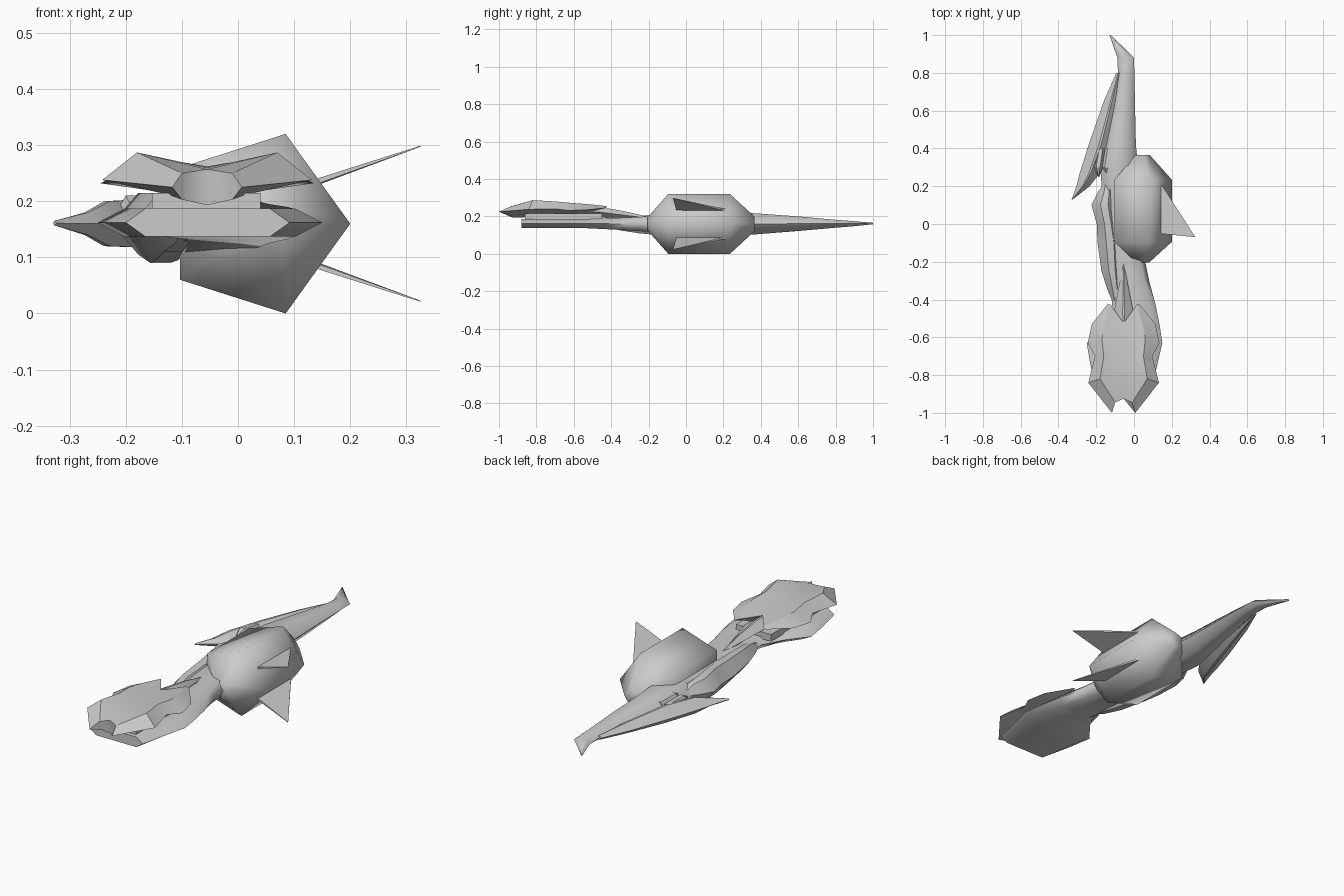
import bpy, bmesh, math

grey = bpy.data.materials.new("light_grey")
grey.diffuse_color = (0.6, 0.6, 0.6, 1)


def loft(name, rings, angle=40, closed=True):
    """Skin a list of equal-length rings, cap both ends, shade by angle."""
    bm = bmesh.new()
    vs = [[bm.verts.new(p) for p in r] for r in rings]
    n = len(rings[0])
    for a, b in zip(vs, vs[1:]):
        for i in range(n if closed else n - 1):
            j = (i + 1) % n
            bm.faces.new((a[i], a[j], b[j], b[i]))
    bm.faces.new(vs[0])
    bm.faces.new(vs[-1])
    bmesh.ops.recalc_face_normals(bm, faces=bm.faces)
    me = bpy.data.meshes.new(name)
    bm.to_mesh(me)
    bm.free()
    for p in me.polygons:
        p.use_smooth = True
    me.set_sharp_from_angle(angle=math.radians(angle))
    me.materials.append(grey)
    ob = bpy.data.objects.new(name, me)
    bpy.context.collection.objects.link(ob)
    return ob


def hex_ring(y, x0, x1, z0, z1, inset=0.2):
    """Flattened hexagon section with sharp left and right edges."""
    d, zm = (x1 - x0) * inset, (z0 + z1) / 2
    return [(x0, y, zm), (x0 + d, y, z1), (x1 - d, y, z1),
            (x1, y, zm), (x1 - d, y, z0), (x0 + d, y, z0)]


def hull(name, stations, inset=0.2, angle=70):
    return loft(name, [hex_ring(*s, inset) for s in stations], angle)


# Main pod: pentagonal barrel tapering at both ends
pentagon = [(0.085, 0.32), (0.2, 0.16), (0.085, 0.0), (-0.103, 0.06), (-0.103, 0.26)]
pod = []
for y, s in ((-0.205, 0.22), (-0.095, 1), (0.235, 1), (0.365, 0.25)):
    pod.append([(0.045 + (x - 0.045) * s, y, 0.16 + (z - 0.16) * s) for x, z in pentagon])
loft("main_pod", pod, 85)

# Swept fins, one above and one below
for name, s in (("upper_fin", 1), ("lower_fin", -1)):
    outline = [(0.325, -0.07, 0.138), (0.13, -0.05, 0.072), (0.145, 0.21, 0.075)]
    rings = []
    for t in (-1, 1):
        rings.append([(x, y, 0.16 + s * (z + t * (0.001 if i == 0 else 0.005)))
                      for i, (x, y, z) in enumerate(outline)])
    loft(name, rings, 30)

# Tapering tail boom with a hooked tip
hull("tail_boom", [
    (0.18, -0.17, 0.0, 0.11, 0.21), (0.32, -0.18, 0.02, 0.10, 0.22),
    (0.42, -0.16, 0.01, 0.108, 0.213), (0.6, -0.12, 0.006, 0.122, 0.2),
    (0.8, -0.085, 0.002, 0.14, 0.182), (0.88, -0.088, 0.0, 0.146, 0.176),
    (1.0, -0.13, -0.122, 0.158, 0.166)], 0.25)

# Long blade along the left of the tail
hull("tail_blade", [
    (0.13, -0.33, -0.324, 0.157, 0.165), (0.2, -0.305, -0.235, 0.14, 0.18),
    (0.27, -0.287, -0.18, 0.12, 0.2), (0.42, -0.24, -0.12, 0.118, 0.203),
    (0.65, -0.16, -0.08, 0.135, 0.188), (0.8, -0.094, -0.07, 0.15, 0.172)], 0.45, 35)

# Small barbs where the blade meets the boom
for i, x in enumerate((-0.2, -0.155)):
    hull("tail_barb_%d" % (i + 1), [
        (0.25, x + 0.012, x + 0.016, 0.18, 0.185), (0.3, x - 0.015, x + 0.035, 0.16, 0.21),
        (0.4, x, x + 0.05, 0.15, 0.2)], 0.3, 30)

# Side strake beside the pod
hull("side_strake", [
    (0.22, -0.155, -0.14, 0.15, 0.18), (0.17, -0.19, -0.1, 0.12, 0.205),
    (0.1, -0.225, -0.09, 0.105, 0.215), (0.0, -0.197, -0.08, 0.09, 0.215),
    (-0.1, -0.193, -0.06, 0.095, 0.21), (-0.25, -0.172, -0.06, 0.11, 0.205),
    (-0.35, -0.14, -0.06, 0.125, 0.195), (-0.43, -0.105, -0.09, 0.15, 0.17)], 0.35, 35)

# Inner spine linking the tail boom and the neck
hull("inner_spine", [
    (0.25, -0.15, 0.0, 0.11, 0.21), (-0.1, -0.14, 0.03, 0.11, 0.21)])

# Neck widening into the flat lower deck
hull("neck_and_lower_deck", [
    (-0.05, -0.13, 0.06, 0.105, 0.205), (-0.2, -0.14, 0.06, 0.118, 0.2),
    (-0.3, -0.13, 0.08, 0.125, 0.195), (-0.43, -0.115, 0.115, 0.132, 0.19),
    (-0.53, -0.17, 0.135, 0.137, 0.187), (-0.63, -0.25, 0.15, 0.137, 0.187),
    (-0.75, -0.23, 0.122, 0.137, 0.187), (-0.88, -0.2, 0.092, 0.137, 0.187)], 0.12)

# Block joining the lower deck and the upper plate
block = [(-0.153, 0.18), (0.04, 0.18), (0.04, 0.215), (-0.153, 0.215)]
loft("deck_block", [[(x, y, z) for x, z in block] for y in (-0.86, -0.45)], 30)

# Upper plate: half section is centre top, ridge, outer edge, underside, centre bottom
half = [
    [(0, -0.925, 0.257), (0.045, -0.945, 0.25), (0.062, -1.0, 0.225),
     (0.045, -0.935, 0.203), (0, -0.925, 0.193)],
    [(0, -0.83, 0.26), (0.125, -0.82, 0.287), (0.187, -0.84, 0.238),
     (0.07, -0.83, 0.212), (0, -0.83, 0.197)],
    [(0, -0.7, 0.262), (0.105, -0.7, 0.28), (0.152, -0.7, 0.24),
     (0.07, -0.7, 0.212), (0, -0.7, 0.2)],
    [(0, -0.6, 0.26), (0.115, -0.61, 0.272), (0.19, -0.63, 0.232),
     (0.07, -0.6, 0.215), (0, -0.6, 0.205)],
    [(0, -0.55, 0.258), (0.1, -0.53, 0.266), (0.168, -0.53, 0.235),
     (0.06, -0.55, 0.22), (0, -0.55, 0.21)],
    [(0, -0.525, 0.255), (0.07, -0.425, 0.255), (0.085, -0.425, 0.246),
     (0.03, -0.515, 0.225), (0, -0.525, 0.215)],
]
plate = loft("upper_plate", half, 28, closed=False)
plate.location.x = -0.055
mirror = plate.modifiers.new("mirror", 'MIRROR')
mirror.use_clip = True

# Central spike running back from the upper plate
hull("centre_spike", [
    (-0.56, -0.085, -0.025, 0.2, 0.256), (-0.46, -0.105, -0.005, 0.195, 0.25),
    (-0.33, -0.08, -0.03, 0.185, 0.228), (-0.21, -0.057, -0.053, 0.185, 0.2)], 0.45, 30)
